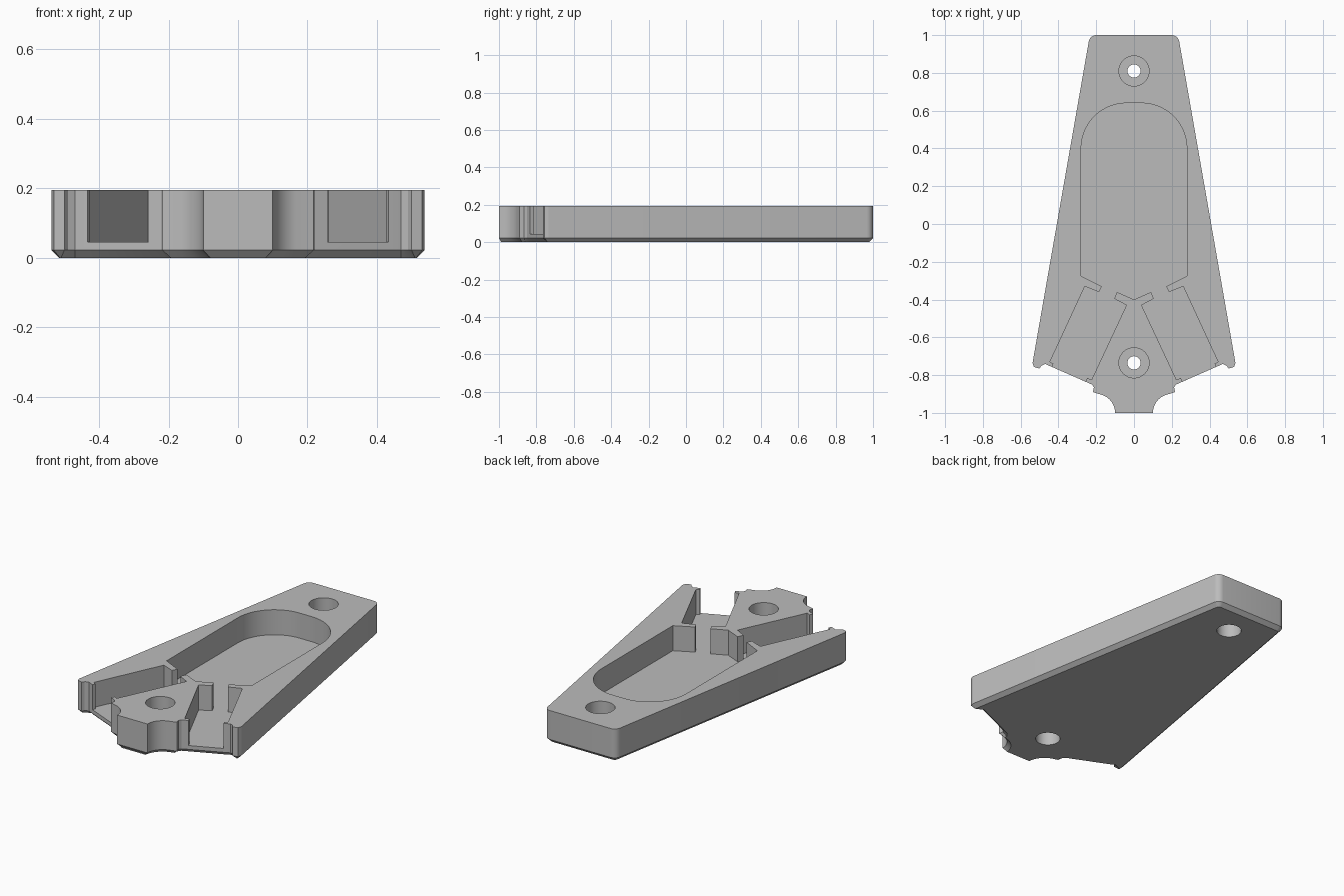
import bpy, bmesh, math
from mathutils import Vector

cube = bpy.data.objects.get("Cube")
if cube:
    bpy.data.objects.remove(cube, do_unlink=True)

HEIGHT, FLOOR, CHAMFER = 0.195, 0.045, 0.022

grey = bpy.data.materials.new("plain grey")
grey.use_nodes = True
grey.diffuse_color = (0.5, 0.5, 0.5, 1)
grey.node_tree.nodes["Principled BSDF"].inputs["Base Color"].default_value = (0.5, 0.5, 0.5, 1)


def arc(cx, cy, radius, start, end, steps=12):
    angles = [math.radians(start + (end - start) * i / steps) for i in range(steps + 1)]
    return [(cx + radius * math.cos(a), cy + radius * math.sin(a)) for a in angles]


def mirrored(half):
    """Close a right-hand half outline with its mirror image."""
    return half + [(-x, y) for x, y in reversed(half) if abs(x) > 1e-5]


def inset(points, distance):
    """Move each corner inward along its limited mitre."""
    result = []
    for i, p in enumerate(points):
        p = Vector(p)
        before = (p - Vector(points[i - 1])).normalized()
        after = (Vector(points[(i + 1) % len(points)]) - p).normalized()
        n1, n2 = Vector((-before.y, before.x)), Vector((-after.y, after.x))
        n = (n1 + n2).normalized()
        result.append(tuple(p + n * distance * min(1 / max(n.dot(n1), 0.1), 1.3)))
    return result


def loft(name, layers):
    """Solid through a stack of (outline, height) rings."""
    bm = bmesh.new()
    rings = [[bm.verts.new((x, y, z)) for x, y in pts] for pts, z in layers]
    bm.faces.new(list(reversed(rings[0])))
    bm.faces.new(rings[-1])
    for low, high in zip(rings, rings[1:]):
        for i in range(len(low)):
            j = (i + 1) % len(low)
            bm.faces.new((low[i], low[j], high[j], high[i]))
    bmesh.ops.recalc_face_normals(bm, faces=bm.faces)
    mesh = bpy.data.meshes.new(name)
    bm.to_mesh(mesh)
    bm.free()
    mesh.materials.append(grey)
    obj = bpy.data.objects.new(name, mesh)
    bpy.context.collection.objects.link(obj)
    return obj


def cut(target, cutter):
    cutter.hide_render = True
    mod = target.modifiers.new("cut", "BOOLEAN")
    mod.operation, mod.solver, mod.object = "DIFFERENCE", "EXACT", cutter
    bpy.context.view_layer.objects.active = target
    bpy.ops.object.modifier_apply(modifier=mod.name)
    bpy.data.objects.remove(cutter, do_unlink=True)


# Tapered body with a pointed nose, notched shoulders and a chamfered base
outline = mirrored(
    arc(0.2, -1, 0.1, 180, 110)
    + [(0.218, -0.89), (0.212, -0.865), (0.222, -0.85), (0.45, -0.75), (0.47, -0.74),
       (0.49, -0.75), (0.50, -0.765), (0.53, -0.757), (0.537, -0.735)]
    + arc(0.2, 0.96, 0.04, 10, 90, 6))
body = loft("tray_body", [(inset(outline, CHAMFER), 0), (outline, 0.022), (outline, HEIGHT)])

# Round-ended pocket that forks into two slanted channels with lipped mouths
pocket = mirrored(
    [(0, -0.40), (0.09, -0.36), (0.105, -0.395), (0.04, -0.43), (0.225, -0.825),
     (0.248, -0.815), (0.275, -0.87), (0.45, -0.80), (0.427, -0.74), (0.445, -0.73),
     (0.26, -0.33), (0.185, -0.36), (0.17, -0.33), (0.28, -0.275)]
    + arc(0.04, 0.40, 0.24, 0, 90, 16))
cut(body, loft("pocket_cutter", [(pocket, FLOOR), (pocket, HEIGHT + 0.1)]))

# Screw holes recessed from both faces
for y in (0.81, -0.735):
    steps = [(0.067, -0.05), (0.067, 0.08), (0.035, 0.08), (0.035, 0.095),
             (0.08, 0.095), (0.08, HEIGHT + 0.05)]
    cut(body, loft("hole_cutter", [(arc(0, y, r, 0, 348.75, 31), z) for r, z in steps]))

bpy.ops.object.select_all(action="DESELECT")
body.select_set(True)
bpy.context.view_layer.objects.active = body
bpy.ops.object.shade_smooth_by_angle(angle=math.radians(25))
